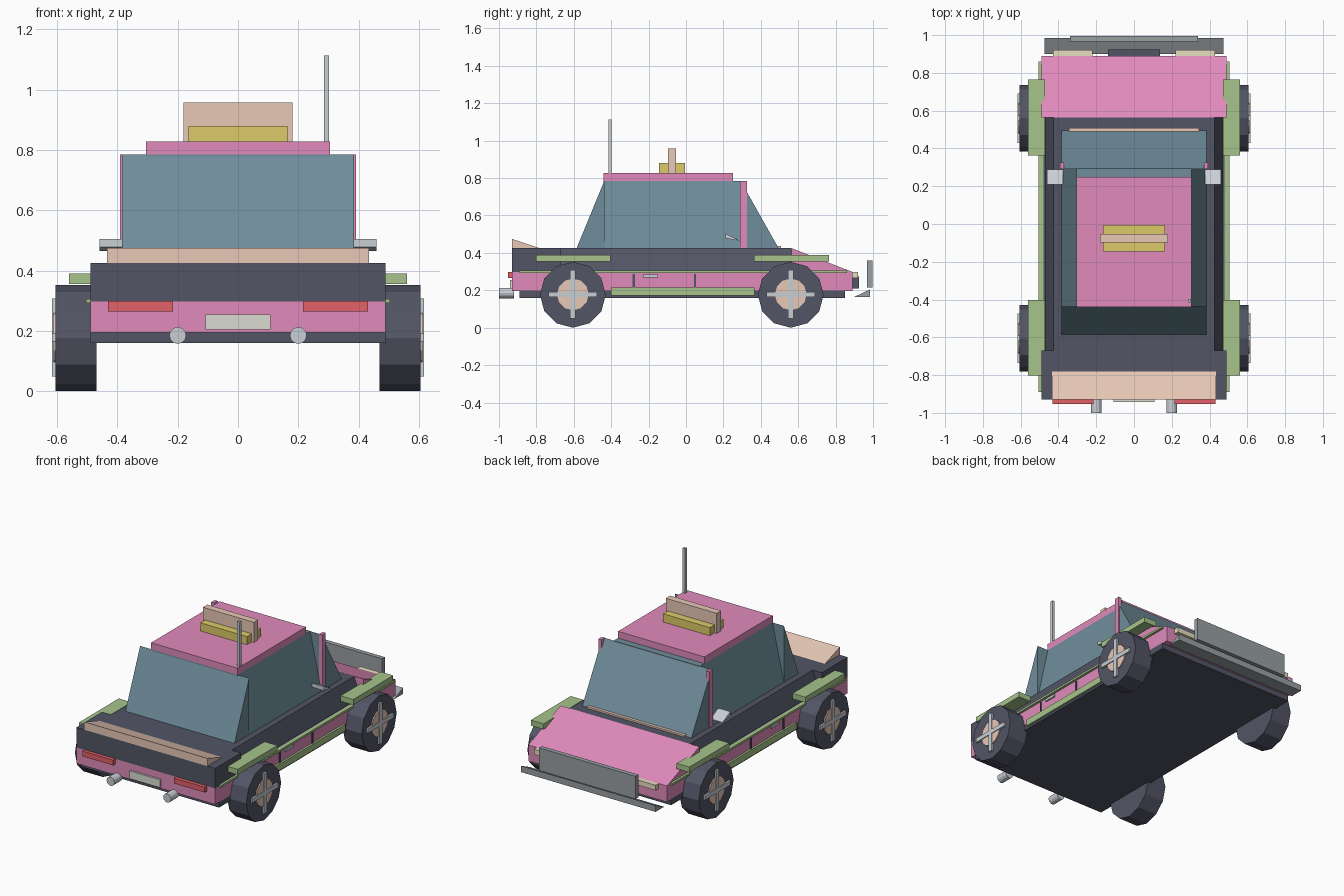
import bpy
import bmesh
from math import pi, sin, cos

if "Cube" in bpy.data.objects:
    bpy.data.objects.remove(bpy.data.objects["Cube"])


def material(name, r, g, b):
    m = bpy.data.materials.new(name)
    m.diffuse_color = (r, g, b, 1)
    m.use_nodes = True
    m.node_tree.nodes["Principled BSDF"].inputs["Base Color"].default_value = m.diffuse_color
    return m


PINK = material("pink", 0.75, 0.26, 0.50)
DARK = material("dark", 0.085, 0.09, 0.13)
GLASS = material("glass", 0.16, 0.27, 0.33)
GREEN = material("green", 0.38, 0.55, 0.26)
TAN = material("tan", 0.80, 0.58, 0.47)
YELLOW = material("yellow", 0.72, 0.60, 0.14)
RED = material("red", 0.75, 0.12, 0.14)
CREAM = material("cream", 0.80, 0.74, 0.52)
SILVER = material("silver", 0.58, 0.62, 0.66)
STEEL = material("steel", 0.32, 0.35, 0.37)
PLATE = material("plate", 0.70, 0.72, 0.65)


def loft(name, a, b, mat):
    """Solid between two matching outlines."""
    bm = bmesh.new()
    va = [bm.verts.new(p) for p in a]
    vb = [bm.verts.new(p) for p in b]
    n = len(va)
    bm.faces.new(va)
    bm.faces.new(vb[::-1])
    for i in range(n):
        j = (i + 1) % n
        bm.faces.new((va[i], vb[i], vb[j], va[j]))
    bmesh.ops.recalc_face_normals(bm, faces=bm.faces)
    me = bpy.data.meshes.new(name)
    bm.to_mesh(me)
    bm.free()
    me.materials.append(mat)
    ob = bpy.data.objects.new(name, me)
    bpy.context.collection.objects.link(ob)
    return ob


def prism(name, x0, x1, profile, mat):
    """Side profile of (y, z) points extruded along x."""
    return loft(name, [(x0, y, z) for y, z in profile],
                [(x1, y, z) for y, z in profile], mat)


def box(name, x0, x1, y0, y1, z0, z1, mat):
    return prism(name, x0, x1, [(y0, z0), (y1, z0), (y1, z1), (y0, z1)], mat)


def taper(name, y0, y1, z0, z1, w0, w1, mat):
    """Bar along y whose half-width goes from w0 at z0 to w1 at z1."""
    sec = [(-w0, z0), (w0, z0), (w1, z1), (-w1, z1)]
    return loft(name, [(x, y0, z) for x, z in sec],
                [(x, y1, z) for x, z in sec], mat)


def disc(name, x0, x1, y, z, r, n, mat):
    pts = [(y + r * sin(2 * pi * i / n), z + r * cos(2 * pi * i / n)) for i in range(n)]
    return prism(name, x0, x1, pts, mat)


# Body
box("chassis", -0.49, 0.49, -0.89, 0.85, 0.16, 0.2, DARK)
box("lower_body", -0.49, 0.49, -0.93, 0.89, 0.195, 0.298, PINK)
box("body_ledge", -0.49, 0.49, -0.67, 0.565, 0.296, 0.303, DARK)
taper("upper_body", -0.68, 0.565, 0.30, 0.425, 0.47, 0.425, DARK)
box("rear_body", -0.49, 0.49, -0.93, -0.67, 0.298, 0.425, DARK)
prism("hood", -0.49, 0.49, [(0.565, 0.298), (0.89, 0.298), (0.565, 0.425)], PINK)
prism("rear_spoiler", -0.435, 0.435, [(-0.93, 0.425), (-0.78, 0.425), (-0.93, 0.475)], TAN)

# Cabin
taper("side_windows", -0.44, 0.295, 0.425, 0.785, 0.385, 0.305, GLASS)
prism("rear_window", -0.385, 0.385, [(-0.585, 0.425), (-0.437, 0.425), (-0.437, 0.785)], GLASS)
prism("windshield", -0.385, 0.385, [(0.292, 0.425), (0.495, 0.425), (0.292, 0.785)], GLASS)
box("cowl_strip", -0.345, 0.345, 0.48, 0.508, 0.424, 0.436, TAN)
box("roof", -0.305, 0.305, -0.44, 0.25, 0.785, 0.828, PINK)
box("roof_sign_base", -0.165, 0.165, -0.145, -0.005, 0.828, 0.88, YELLOW)
box("roof_sign", -0.18, 0.18, -0.097, -0.053, 0.828, 0.957, TAN)
box("antenna", 0.285, 0.302, -0.415, -0.398, 0.825, 1.113, SILVER)

# Rear and front centre details
box("number_plate", -0.108, 0.108, -0.942, -0.93, 0.205, 0.255, PLATE)
box("grille", -0.137, 0.137, 0.885, 0.925, 0.21, 0.275, DARK)
prism("front_bumper", -0.475, 0.475, [(0.90, 0.165), (0.985, 0.165), (0.985, 0.205)], STEEL)
box("push_plate", -0.34, 0.34, 0.967, 0.996, 0.215, 0.36, STEEL)

# Parts on both sides
for s, side in ((-1, "left"), (1, "right")):
    box(side + "_pillar", s * 0.37, s * 0.392, 0.29, 0.325, 0.425, 0.785, PINK)
    prism(side + "_mirror", s * 0.375, s * 0.46,
          [(0.21, 0.505), (0.21, 0.478), (0.288, 0.465)], SILVER)
    box(side + "_tail_light", s * 0.215, s * 0.432, -0.953, -0.925, 0.265, 0.299, RED)
    box(side + "_headlight", s * 0.22, s * 0.43, 0.885, 0.92, 0.265, 0.298, CREAM)
    box(side + "_trim", s * 0.48, s * 0.505, -0.89, 0.86, 0.293, 0.306, GREEN)
    box(side + "_skirt", s * 0.47, s * 0.503, -0.40, 0.365, 0.173, 0.215, GREEN)
    box(side + "_door_handle", s * 0.485, s * 0.5, -0.23, -0.15, 0.268, 0.284, SILVER)
    for k, y in enumerate((-0.28, 0.048)):
        box(f"{side}_door_gap_{k}", s * 0.485, s * 0.495, y - 0.006, y + 0.006,
            0.213, 0.287, DARK)
    # Exhaust pipe
    ring = [(s * 0.2 + 0.028 * cos(pi * i / 6), 0.185 + 0.028 * sin(pi * i / 6))
            for i in range(12)]
    loft(side + "_exhaust", [(x, -1.0, z) for x, z in ring],
         [(x, -0.92, z) for x, z in ring], SILVER)
    # Wheels and fenders
    for end, y, f0, f1 in (("rear", -0.605, -0.803, -0.403), ("front", 0.56, 0.363, 0.765)):
        n = f"{side}_{end}"
        box(n + "_fender", s * 0.47, s * 0.56, f0, f1, 0.355, 0.39, GREEN)
        disc(n + "_tyre", s * 0.47, s * 0.605, y, 0.176, 0.176, 12, DARK)
        disc(n + "_hub", s * 0.6, s * 0.612, y, 0.178, 0.085, 12, TAN)
        box(n + "_spoke_upright", s * 0.6, s * 0.617, y - 0.014, y + 0.014, 0.048, 0.308, SILVER)
        box(n + "_spoke_level", s * 0.6, s * 0.617, y - 0.13, y + 0.13, 0.164, 0.192, SILVER)
